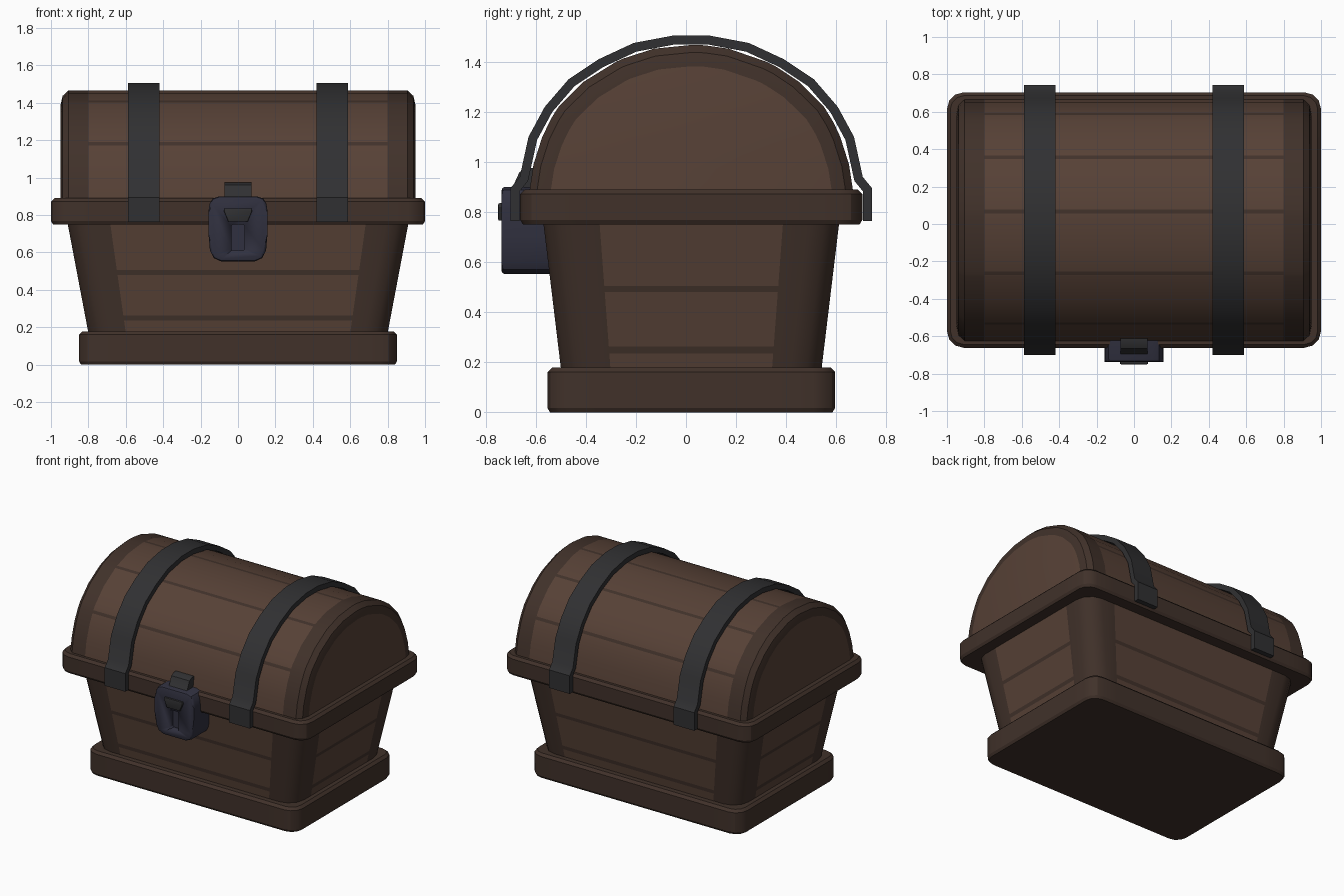
import bpy, bmesh, math
from mathutils import Vector

if "Cube" in bpy.data.objects:
    bpy.data.objects.remove(bpy.data.objects["Cube"])

CY = 0.021  # chest centre in y


def material(name, rgb):
    m = bpy.data.materials.new(name)
    m.diffuse_color = (*rgb, 1)
    m.use_nodes = True
    m.node_tree.nodes["Principled BSDF"].inputs["Base Color"].default_value = m.diffuse_color
    return m


PLANK = material("plank_wood", (0.095, 0.053, 0.037))
FRAME = material("frame_wood", (0.052, 0.031, 0.023))
IRON = material("dark_iron", (0.030, 0.030, 0.032))
LOCK = material("blue_iron", (0.030, 0.030, 0.050))


def finish(name, bm, mats, angle=30):
    bmesh.ops.recalc_face_normals(bm, faces=bm.faces)
    me = bpy.data.meshes.new(name)
    bm.to_mesh(me)
    bm.free()
    for m in mats:
        me.materials.append(m)
    ob = bpy.data.objects.new(name, me)
    bpy.context.collection.objects.link(ob)
    bpy.ops.object.select_all(action='DESELECT')
    ob.select_set(True)
    bpy.context.view_layer.objects.active = ob
    bpy.ops.object.shade_smooth_by_angle(angle=math.radians(angle))
    return ob


def loft(name, rings, mats, mat_of=lambda i, j: 0):
    """Skin closed rings of points; mat_of(ring, side) picks the material."""
    bm = bmesh.new()
    vs = [[bm.verts.new(p) for p in r] for r in rings]
    n = len(rings[0])
    for i in range(len(vs) - 1):
        for j in range(n):
            k = (j + 1) % n
            f = bm.faces.new((vs[i][j], vs[i][k], vs[i + 1][k], vs[i + 1][j]))
            f.material_index = mat_of(i, j)
    bm.faces.new(vs[0])
    bm.faces.new(vs[-1])
    return finish(name, bm, mats)


def rounded_ring(z, hx, hy, r, px=0.75, py=0.62):
    """Rounded rectangle; each side carries two extra points at the plank edges."""
    pts = []
    for q, (sx, sy) in enumerate([(1, 1), (-1, 1), (-1, -1), (1, -1)]):
        for k in range(4):
            a = math.pi / 2 * (q + k / 3)
            pts.append((sx * (hx - r) + r * math.cos(a), sy * (hy - r) + r * math.sin(a)))
        if q % 2 == 0:
            pts += [(sx * hx * px, sy * hy), (-sx * hx * px, sy * hy)]
        else:
            pts += [(sx * hx, sy * hy * py), (sx * hx, -sy * hy * py)]
    return [Vector((x, y + CY, z)) for x, y in pts]


def prism(name, profile, axis, a, b, mat, bevel=0.0):
    """Extrude a 2D profile along x (profile is y,z) or y (profile is x,z)."""
    place = (lambda u, v, t: (t, u, v)) if axis == 'x' else (lambda u, v, t: (u, t, v))
    bm = bmesh.new()
    ends = [[bm.verts.new(place(u, v, t)) for u, v in profile] for t in (a, b)]
    caps = [bm.faces.new(e) for e in ends]
    n = len(profile)
    for j in range(n):
        k = (j + 1) % n
        bm.faces.new((ends[0][j], ends[0][k], ends[1][k], ends[1][j]))
    if bevel:
        bmesh.ops.bevel(bm, geom=list(caps[0].edges), offset=bevel, segments=2,
                        profile=0.5, affect='EDGES')
    return finish(name, bm, [mat])


def mirrored(half, flip_first=False):
    return half + [(-u, v) for u, v in reversed(half) if abs(u) > 1e-6]


# Base plinth and lid rim: rounded slabs with small chamfers
def slab(name, z0, z1, hx, hy):
    c = 0.018
    loft(name, [rounded_ring(z, hx - d, hy - d, 0.09 - d) for z, d in
                ((z0, c * 0.6), (z0 + c, 0), (z1 - c, 0), (z1, c))], [FRAME])


slab("base_plinth", 0.0, 0.178, 0.85, 0.575)
slab("lid_rim", 0.75, 0.89, 1.0, 0.683)

# Flared body: planks between the rounded corner posts, with dark seams
rings = []
for z in (0.15, 0.235, 0.262, 0.48, 0.505, 0.77):
    t = (z - 0.17) / 0.58
    rings.append(rounded_ring(z, 0.80 + 0.11 * t, 0.52 + 0.07 * t, 0.12))
loft("body", rings, [PLANK, FRAME],
     lambda i, j: 0 if j % 6 == 4 and i not in (1, 3) else 1)

# Barrel lid: profile in polar form so the plank seams can be inserted
LZ = 0.81
half = [(0.65, 0.86), (0.63, 0.99), (0.595, 1.10), (0.53, 1.22), (0.43, 1.32),
        (0.30, 1.40), (0.15, 1.452), (0.0, 1.467)]
polar = [(math.atan2(z - LZ, y), math.hypot(y, z - LZ)) for y, z in mirrored(half)]
seams = (0.55, 1.04, 1.50, 2.015, 2.55)


def radius(a):
    for (a0, r0), (a1, r1) in zip(polar, polar[1:]):
        if a0 <= a <= a1:
            return r0 + (r1 - r0) * (a - a0) / (a1 - a0)


angles = sorted([a for a, _ in polar[1:-1]] + [s + d for s in seams for d in (-0.016, 0.016)])
angles = [polar[0][0]] + angles + [polar[-1][0]]
section = [polar[0]] + [(a, radius(a)) for a in angles[1:-1]] + [polar[-1]]
stations = [(0.95, 0.085), (0.938, 0.03), (0.905, 0.0), (0.80, 0.0)]
stations = [(-x, d) for x, d in stations] + stations[::-1]
rings = []
for x, d in stations:
    ring = []
    for a, r in section:
        y, z = r * math.cos(a), LZ + r * math.sin(a)
        ring.append((x, CY + y * (1 - d / 0.65), 0.86 + (z - 0.86) * (1 - d / 0.607)))
    rings.append(ring)


def lid_material(i, j):
    if i != 3 or j >= len(section) - 1:
        return 1
    mid = (section[j][0] + section[j + 1][0]) / 2
    return 1 if any(abs(mid - s) < 0.005 for s in seams) else 0


loft("lid", rings, [PLANK, FRAME], lid_material)

# Iron straps following the lid and folding over the rim
outer = mirrored([(0.722, 0.763), (0.722, 0.895), (0.685, 0.94), (0.65, 1.10), (0.585, 1.22),
                  (0.49, 1.33), (0.37, 1.41), (0.23, 1.475), (0.07, 1.505)])
inner = []
for i, p in enumerate(outer):
    p = Vector(p)
    normals = []
    for q, s in ((i - 1, 1), (i + 1, -1)):
        if 0 <= q < len(outer):
            d = (p - Vector(outer[q])).normalized() * s
            normals.append(Vector((-d.y, d.x)))
    n = sum(normals, Vector((0, 0))).normalized()
    inner.append(tuple(p + n * 0.036 / n.dot(normals[0])))
strap = [(y + CY, z) for y, z in outer + inner[::-1]]
for side, name in ((-1, "left_strap"), (1, "right_strap")):
    prism(name, strap, 'x', side * 0.42, side * 0.587, IRON)

# Lock case with a keyhole slot cut into the front
case = mirrored([(0.09, 0.552), (0.13, 0.570), (0.15, 0.61), (0.158, 0.70), (0.159, 0.81),
                 (0.152, 0.86), (0.135, 0.888), (0.10, 0.90)])
lock = prism("lock_case", case, 'y', -0.737, -0.53, LOCK, bevel=0.014)
slot = mirrored([(0.028, 0.61), (0.036, 0.62), (0.036, 0.74), (0.028, 0.75)])
cutter = prism("keyhole_cutter", slot, 'y', -0.80, -0.70, LOCK)
cutter.hide_render = True
mod = lock.modifiers.new("keyhole", 'BOOLEAN')
mod.operation = 'DIFFERENCE'
mod.object = cutter
bpy.context.view_layer.objects.active = lock
bpy.ops.object.modifier_apply(modifier=mod.name)
bpy.data.objects.remove(cutter)

# Hasp hanging from the lid, and its catch on the lock front
prism("hasp", [(-0.60, 0.975), (-0.635, 0.975), (-0.665, 0.96), (-0.69, 0.905), (-0.72, 0.88),
               (-0.69, 0.86), (-0.60, 0.86)], 'x', -0.073, 0.073, IRON)
prism("hasp_catch", mirrored([(0.052, 0.765), (0.075, 0.82), (0.072, 0.835)]),
      'y', -0.75, -0.71, IRON, bevel=0.005)
